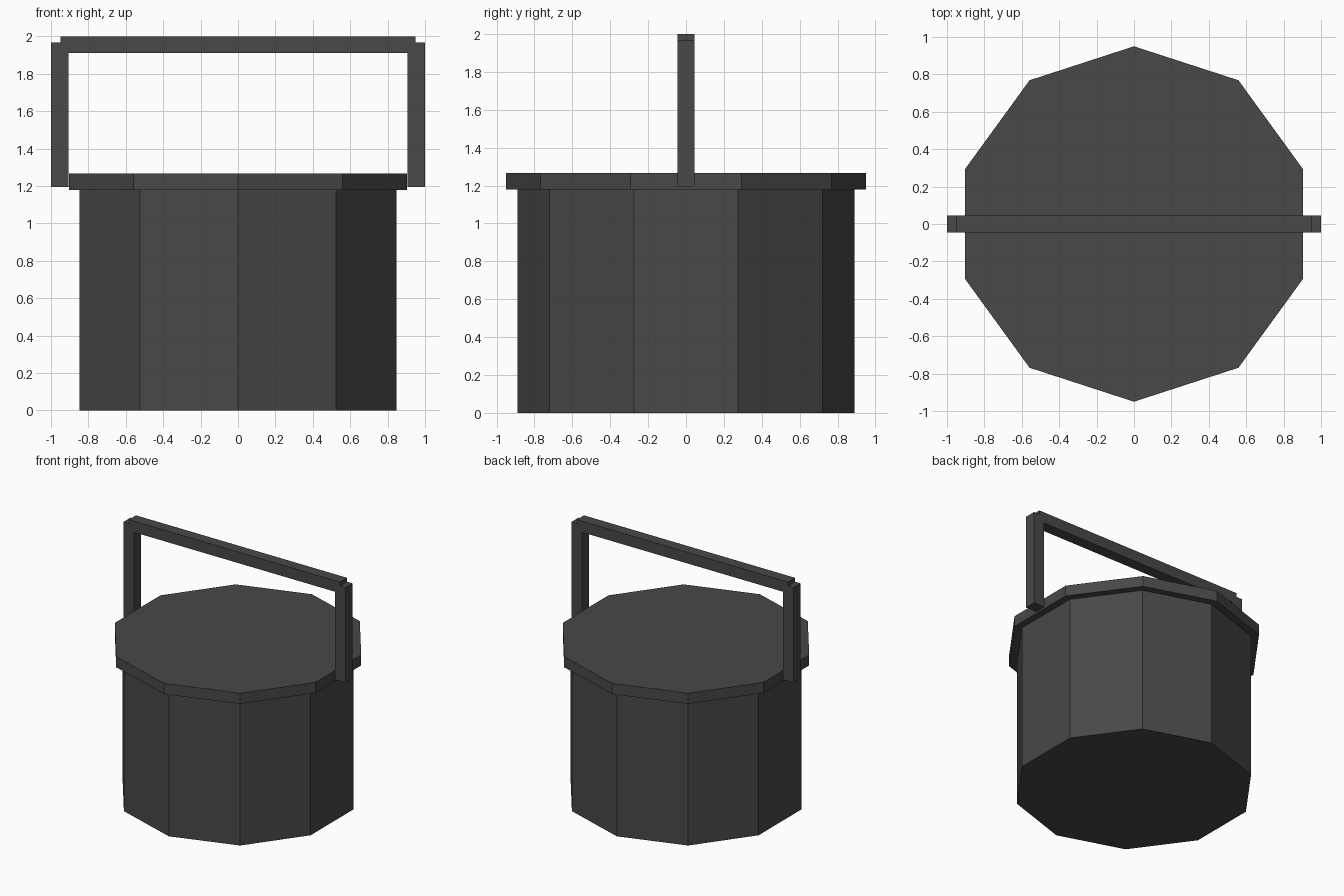
import bpy, bmesh, math

if "Cube" in bpy.data.objects:
    bpy.data.objects.remove(bpy.data.objects["Cube"])

SIDES = 10
metal = bpy.data.materials.new("dark grey")
metal.diffuse_color = (0.065, 0.065, 0.065, 1)
metal.use_nodes = True
metal.node_tree.nodes["Principled BSDF"].inputs["Base Color"].default_value = metal.diffuse_color


def finish(name, bm):
    bmesh.ops.recalc_face_normals(bm, faces=bm.faces)
    mesh = bpy.data.meshes.new(name)
    bm.to_mesh(mesh)
    bm.free()
    mesh.materials.append(metal)
    obj = bpy.data.objects.new(name, mesh)
    bpy.context.collection.objects.link(obj)
    return obj


def prism(name, radius, z0, z1):
    """Ten-sided upright prism with a corner pointing along y."""
    bm = bmesh.new()
    ring = [bm.verts.new((radius * math.sin(math.tau * i / SIDES),
                          radius * math.cos(math.tau * i / SIDES), z0))
            for i in range(SIDES)]
    base = bm.faces.new(ring)
    top = bmesh.ops.extrude_face_region(bm, geom=[base], use_keep_orig=True)["geom"]
    for v in top:
        if isinstance(v, bmesh.types.BMVert):
            v.co.z = z1
    return finish(name, bm)


def box(name, x0, x1, y, z0, z1):
    """Box centred on y = 0."""
    bm = bmesh.new()
    bmesh.ops.create_cube(bm, size=1)
    for v in bm.verts:
        v.co = ((x0 + x1) / 2 + v.co.x * (x1 - x0), v.co.y * 2 * y,
                (z0 + z1) / 2 + v.co.z * (z1 - z0))
    return finish(name, bm)


# pot and overhanging lid
prism("pot_body", 0.89, 0, 1.18)
prism("lid", 0.95, 1.18, 1.267)

# handle: two uprights and a grip bar
for side, s in (("left", -1), ("right", 1)):
    box(f"handle_upright_{side}", *sorted((s * 0.905, s * 1.0)), 0.046, 1.195, 1.968)
box("handle_grip", -0.95, 0.95, 0.046, 1.91, 2.0)
